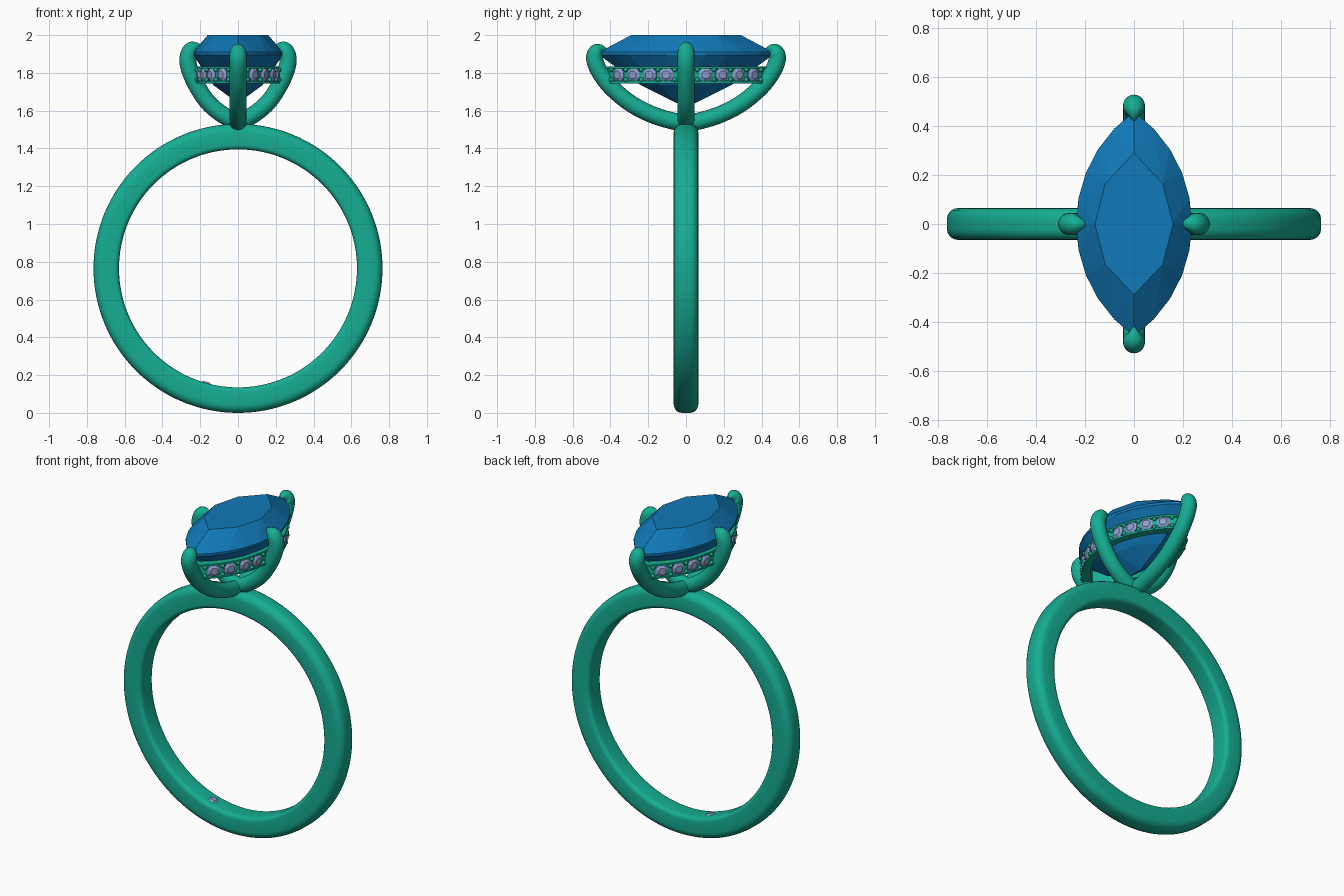
import bpy, bmesh, math
from mathutils import Vector, Matrix

if "Cube" in bpy.data.objects:
    bpy.data.objects.remove(bpy.data.objects["Cube"])


def material(name, color):
    m = bpy.data.materials.new(name)
    m.diffuse_color = (*color, 1)
    m.use_nodes = True
    m.node_tree.nodes["Principled BSDF"].inputs["Base Color"].default_value = m.diffuse_color
    return m


METAL = material("green_metal", (0.008, 0.42, 0.29))
BLUE = material("blue_stone", (0.005, 0.19, 0.48))
PALE = material("pale_stone", (0.27, 0.34, 0.62))


def finish(name, bm, mat, smooth=None):
    bmesh.ops.recalc_face_normals(bm, faces=bm.faces[:])
    me = bpy.data.meshes.new(name)
    bm.to_mesh(me)
    bm.free()
    ob = bpy.data.objects.new(name, me)
    bpy.context.collection.objects.link(ob)
    me.materials.append(mat)
    if smooth:
        bpy.ops.object.select_all(action='DESELECT')
        ob.select_set(True)
        bpy.context.view_layer.objects.active = ob
        bpy.ops.object.shade_smooth_by_angle(angle=math.radians(smooth))
    return ob


def loft(bm, rings, closed=False):
    """Join rings of points with quads; cap the ends when open."""
    vs = [[bm.verts.new(p) for p in r] for r in rings]
    n = len(vs[0])
    for i in range(len(vs) if closed else len(vs) - 1):
        a, b = vs[i], vs[(i + 1) % len(vs)]
        for j in range(n):
            k = (j + 1) % n
            bm.faces.new((a[j], a[k], b[k], b[j]))
    if not closed:
        bm.faces.new(vs[0])
        bm.faces.new(vs[-1])


def arc(a, b):
    """Radius and centre offset of a pointed oval, half width a, half length b."""
    r = (a * a + b * b) / (2 * a)
    return r, r - a


def marquise(a, b, n):
    """Pointed oval outline with n segments on each side."""
    r, c = arc(a, b)
    t = math.asin(b / r)
    half = [(r * math.cos(-t + 2 * t * i / n) - c, r * math.sin(-t + 2 * t * i / n)) for i in range(n)]
    return half + [(-x, -y) for x, y in half]


# Band: rounded profile turned around the y axis
CZ, RI, RO, HW = 0.765, 0.63, 0.765, 0.065
profile = []
for r, y, rad, start in ((RO, HW, 0.045, 0), (RI, HW, 0.025, 90), (RI, -HW, 0.025, 180), (RO, -HW, 0.045, 270)):
    cr = r - rad if r == RO else r + rad
    cy = y - math.copysign(rad, y)
    for i in range(6):
        t = math.radians(start + 18 * i)
        profile.append((cr + rad * math.cos(t), cy + rad * math.sin(t)))
bm = bmesh.new()
loft(bm, [[(r * math.sin(a), y, CZ + r * math.cos(a)) for r, y in profile]
          for a in (math.tau * i / 128 for i in range(128))], closed=True)
finish("band", bm, METAL, 40)


# Claws: each pair is one tapered arch swept through (offset, height, radius) points
def claw_pair(name, half, along_x):
    pts = [Vector((-u, z, r)) for u, z, r in half[:0:-1]] + [Vector(p) for p in half]
    path = []
    for i in range(len(pts) - 1):
        p0, p1, p2, p3 = pts[max(i - 1, 0)], pts[i], pts[i + 1], pts[min(i + 2, len(pts) - 1)]
        for t in (0, 0.2, 0.4, 0.6, 0.8):
            path.append(p1 + 0.5 * t * ((p2 - p0) + t * (2 * p0 - 5 * p1 + 4 * p2 - p3 + t * (3 * p1 - p0 - 3 * p2 + p3))))
    path.append(pts[-1])
    rings = []
    for i, p in enumerate(path):
        d = (path[min(i + 1, len(path) - 1)] - path[max(i - 1, 0)]).xy.normalized()
        ring = []
        for k in range(20):
            t = math.tau * k / 20
            c, s = p.z * math.cos(t), p.z * math.sin(t)
            u, z = p.x - d.y * c, p.y + d.x * c
            ring.append((u, s, z) if along_x else (s, u, z))
        rings.append(ring)
    bm = bmesh.new()
    loft(bm, rings)
    finish(name, bm, METAL, 60)


claw_pair("side_claws", [(0, 1.545, .045), (.08, 1.578, .045), (.16, 1.645, .045), (.22, 1.735, .045),
                         (.257, 1.82, .045), (.265, 1.88, .045), (.247, 1.922, .043), (.22, 1.938, .027),
                         (.19, 1.94, .003)], True)
claw_pair("end_claws", [(0, 1.535, .045), (.1, 1.553, .045), (.2, 1.588, .045), (.3, 1.643, .045),
                        (.4, 1.728, .045), (.46, 1.81, .045), (.484, 1.875, .045), (.472, 1.912, .043),
                        (.45, 1.926, .027), (.42, 1.927, .003)], False)

# Centre stone: faceted hull of table, girdle, pavilion ring and keel
bm = bmesh.new()
for a, b, n, z in ((.16, .29, 4, 2.0), (.237, .46, 10, 1.91), (.237, .46, 10, 1.895), (.13, .24, 4, 1.735)):
    for x, y in marquise(a, b, n):
        bm.verts.new((x, y, z))
for y in (-.05, .05):
    bm.verts.new((0, y, 1.64))
bmesh.ops.convex_hull(bm, input=bm.verts[:])
bmesh.ops.dissolve_limit(bm, angle_limit=0.02, verts=bm.verts[:], edges=bm.edges[:])
finish("centre_stone", bm, BLUE)

# Gallery rail under the stone
A, B, Z = 0.222, 0.44, 1.79
outer, inner = marquise(A, B, 20), marquise(.18, .365, 20)
bm = bmesh.new()
loft(bm, [[(*o, Z - .045), (*o, Z - .034), (o[0] * .97, o[1] * .97, Z - .03),
           (o[0] * .97, o[1] * .97, Z + .03), (*o, Z + .034), (*o, Z + .045),
           (*i, Z + .045), (*i, Z - .045)] for o, i in zip(outer, inner)], closed=True)
finish("gallery_rail", bm, METAL)


def small_stone(bm, pos, direction, r):
    """Eight-sided brilliant with its table facing the given direction."""
    m = Matrix.Translation(pos) @ Vector(direction).to_track_quat('Z', 'Y').to_matrix().to_4x4()
    loft(bm, [[m @ Vector((r * s * math.cos(math.tau * (k + .5) / 8), r * s * math.sin(math.tau * (k + .5) / 8), r * h))
               for k in range(8)] for s, h in ((.08, -.8), (1, -.05), (1, .05), (.58, .33))])


# Small stones and holding beads along both sides of the rail
R, C = arc(A, B)


def on_rail(side, y, z, push=0):
    n = Vector((math.sqrt(R * R - y * y), y, 0)) / R
    p = n * (R + push) - Vector((C, 0, 0))
    return Vector((side * p.x, p.y, z)), Vector((side * n.x, n.y, 0))


stones, beads = bmesh.new(), bmesh.new()
for side in (-1, 1):
    for s in (-1, 1):
        for y in (.105, .193, .28, .36):
            small_stone(stones, *on_rail(side, s * y, Z, -.006), .039)
        for y in (.06, .149, .237, .32, .397):
            for dz in (-.026, .026):
                p, _ = on_rail(side, s * y, Z + dz, -.001)
                bmesh.ops.create_icosphere(beads, subdivisions=2, radius=.012, matrix=Matrix.Translation(p))
finish("rail_stones", stones, PALE)
finish("rail_beads", beads, METAL, 60)

# Hidden stone set flush inside the bottom of the band
bm = bmesh.new()
d = Vector((math.sin(.27), 0, math.cos(.27)))
small_stone(bm, Vector((0, 0, CZ)) - d * (RI + .003), d, .03)
finish("hidden_stone", bm, PALE)
